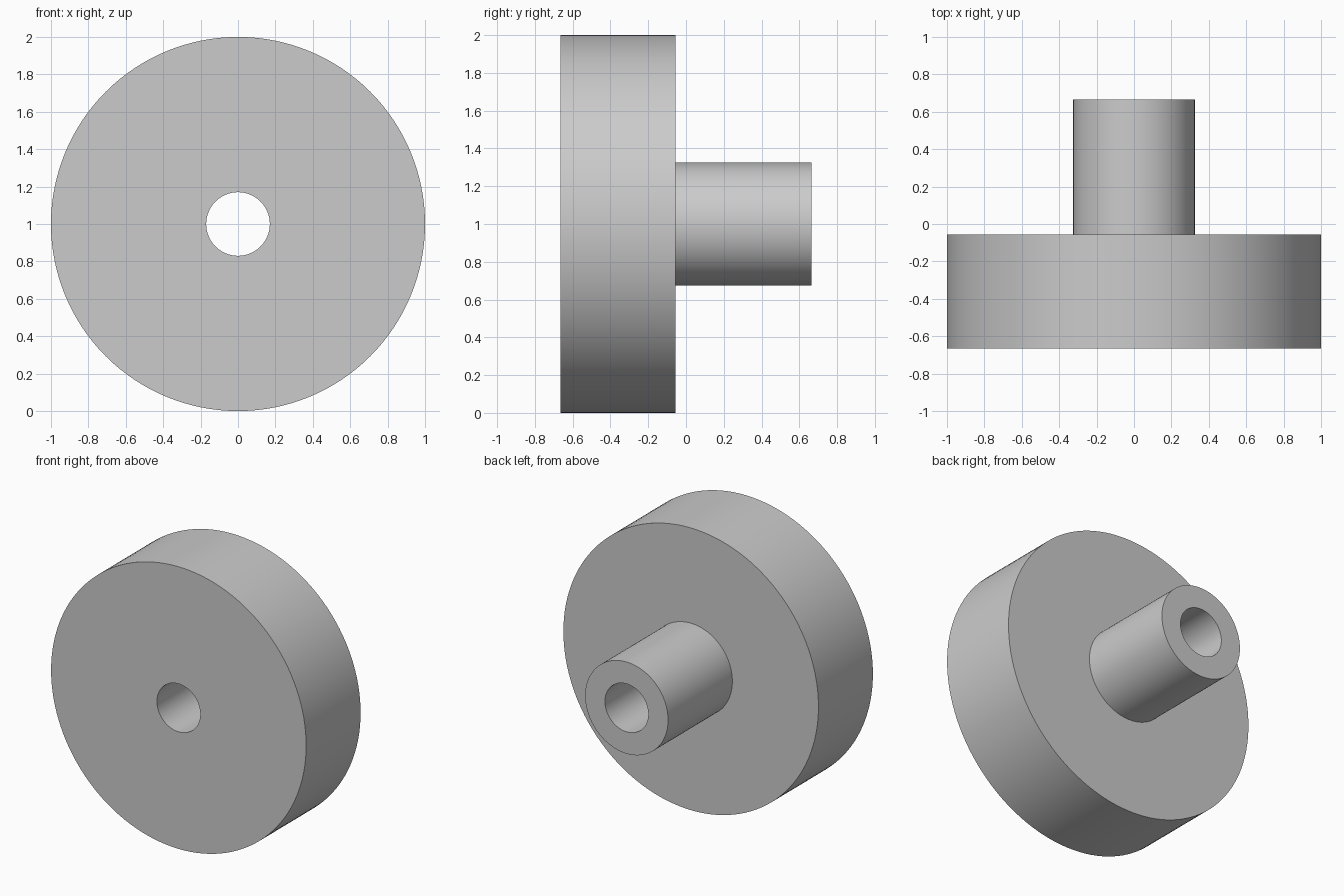
import bpy
import bmesh
from math import pi, radians
from mathutils import Matrix, Vector

SEGMENTS = 128
DISC_RADIUS, HUB_RADIUS, BORE_RADIUS = 1.0, 0.325, 0.17
FRONT, SHOULDER, BACK = -0.665, -0.055, 0.665
AXIS_HEIGHT = 1.0

cube = bpy.data.objects.get("Cube")
if cube:
    bpy.data.objects.remove(cube, do_unlink=True)

# Plain grey material
grey = bpy.data.materials.new("plain_grey")
grey.use_nodes = True
colour = (0.6, 0.6, 0.6, 1)
grey.diffuse_color = colour
grey.node_tree.nodes["Principled BSDF"].inputs["Base Color"].default_value = colour


def lathe(name, profile, material):
    """Revolve a closed (radius, y) profile around the y axis."""
    bm = bmesh.new()
    verts = [bm.verts.new((r, y, 0)) for r, y in profile]
    edges = [bm.edges.new((v, verts[(i + 1) % len(verts)])) for i, v in enumerate(verts)]
    bmesh.ops.spin(bm, geom=verts + edges, cent=Vector(), axis=(0, 1, 0),
                   angle=2 * pi, steps=SEGMENTS, use_merge=True)
    bmesh.ops.remove_doubles(bm, verts=bm.verts[:], dist=1e-4)
    bmesh.ops.recalc_face_normals(bm, faces=bm.faces[:])
    bmesh.ops.transform(bm, matrix=Matrix.Translation((0, 0, AXIS_HEIGHT)), verts=bm.verts[:])
    mesh = bpy.data.meshes.new(name)
    bm.to_mesh(mesh)
    bm.free()
    mesh.materials.append(material)
    obj = bpy.data.objects.new(name, mesh)
    bpy.context.collection.objects.link(obj)
    bpy.ops.object.select_all(action="DESELECT")
    obj.select_set(True)
    bpy.context.view_layer.objects.active = obj
    bpy.ops.object.shade_smooth_by_angle(angle=radians(30))
    return obj


# Wide disc and narrow hub with a bore straight through both
lathe("disc_with_hub", [
    (BORE_RADIUS, FRONT), (DISC_RADIUS, FRONT), (DISC_RADIUS, SHOULDER),
    (HUB_RADIUS, SHOULDER), (HUB_RADIUS, BACK), (BORE_RADIUS, BACK),
], grey)
